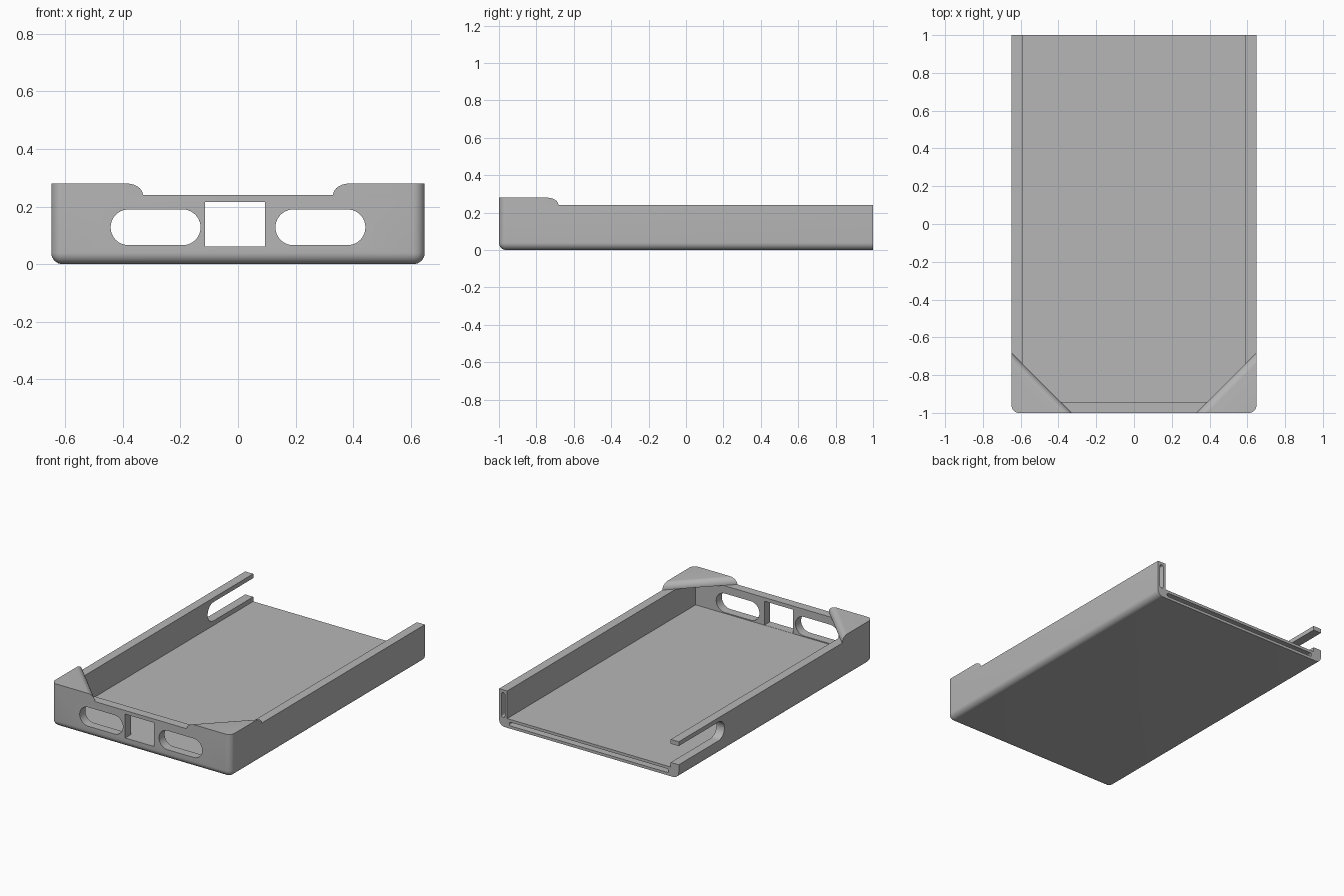
import bpy, bmesh, math
from mathutils import Vector, Matrix

if "Cube" in bpy.data.objects:
    bpy.data.objects.remove(bpy.data.objects["Cube"], do_unlink=True)

W, L = 0.648, 1.0             # half width, half length
WALL, FLOOR = 0.058, 0.06     # wall and floor thickness
RIM, TOP = 0.24, 0.28         # wall height, corner guard height
R = 0.04                      # outer fillet radius

grey = bpy.data.materials.new("mid grey")
grey.use_nodes = True
grey.diffuse_color = (0.47, 0.47, 0.47, 1)
grey.node_tree.nodes["Principled BSDF"].inputs["Base Color"].default_value = (0.47, 0.47, 0.47, 1)


def to_object(name, bm):
    bmesh.ops.recalc_face_normals(bm, faces=bm.faces)
    mesh = bpy.data.meshes.new(name)
    bm.to_mesh(mesh)
    bm.free()
    mesh.materials.append(grey)
    obj = bpy.data.objects.new(name, mesh)
    bpy.context.collection.objects.link(obj)
    return obj


def prism(name, outline, u, v, direction, start, length):
    """Extrude a 2D outline, drawn on axes u and v, along a direction."""
    bm = bmesh.new()
    u, v, d = Vector(u), Vector(v), Vector(direction)
    face = bm.faces.new([bm.verts.new(u * a + v * b + d * start) for a, b in outline])
    new = bmesh.ops.extrude_face_region(bm, geom=[face])["geom"]
    bmesh.ops.translate(bm, vec=d * length,
                        verts=[g for g in new if isinstance(g, bmesh.types.BMVert)])
    return to_object(name, bm)


def rounded_rect(a0, a1, b0, b1, r, steps=10):
    corners = [(a1 - r, b1 - r), (a0 + r, b1 - r), (a0 + r, b0 + r), (a1 - r, b0 + r)]
    pts = []
    for i, (a, b) in enumerate(corners):
        for s in range(steps + 1):
            t = math.pi / 2 * (i + s / steps)
            p = (a + r * math.cos(t), b + r * math.sin(t))
            if not pts or (Vector(p) - Vector(pts[-1])).length > 1e-4:
                pts.append(p)
    return pts


def box(name, x0, x1, y0, y1, z0, z1):
    return prism(name, [(x0, y0), (x1, y0), (x1, y1), (x0, y1)],
                 (1, 0, 0), (0, 1, 0), (0, 0, 1), z0, z1 - z0)


def outer_block(name, height):
    """Solid block with rounded bottom and front corners, square at the back."""
    bm = bmesh.new()
    bmesh.ops.create_cube(bm, size=1, matrix=Matrix.Translation((0, 0, height / 2))
                          @ Matrix.Diagonal((2 * W, 2 * L, height, 1)))

    def rounded(edge):
        a, b = (v.co for v in edge.verts)
        mid = (a + b) / 2
        low = mid.z < 0.01 and mid.y < L - 0.01
        front_upright = abs(a.z - b.z) > 0.1 and mid.y < 0
        return low or front_upright

    bmesh.ops.bevel(bm, geom=[e for e in bm.edges if rounded(e)], offset=R,
                    segments=8, profile=0.5, affect='EDGES')
    return to_object(name, bm)


def boolean(obj, cutter, operation='DIFFERENCE'):
    mod = obj.modifiers.new("cut", 'BOOLEAN')
    mod.operation, mod.solver, mod.object = operation, 'EXACT', cutter
    bpy.context.view_layer.update()
    mesh = bpy.data.meshes.new_from_object(
        obj.evaluated_get(bpy.context.evaluated_depsgraph_get()))
    obj.modifiers.clear()
    obj.data = mesh
    bpy.data.objects.remove(cutter, do_unlink=True)


def smooth(obj):
    bpy.ops.object.select_all(action='DESELECT')
    obj.select_set(True)
    bpy.context.view_layer.objects.active = obj
    bpy.ops.object.shade_smooth_by_angle(angle=math.radians(30))


X, Y, Z = (1, 0, 0), (0, 1, 0), (0, 0, 1)

# Open tray
tray = outer_block("tray", RIM)
boolean(tray, box("cavity", -W + WALL, W - WALL, -L + WALL, L + 0.2, FLOOR, RIM + 0.2))

# Front openings: two long slots and a square port
for side in (-1, 1):
    a, b = sorted((side * 0.13, side * 0.442))
    boolean(tray, prism("front_slot", rounded_rect(a, b, 0.066, 0.19, 0.0619),
                        X, Z, Y, -L - 0.1, 0.2))
boolean(tray, box("front_port", -0.114, 0.093, -L - 0.1, -L + 0.1, FLOOR + 0.001, 0.216))

# Open-ended slot at the back of the right wall
boolean(tray, prism("side_slot", rounded_rect(0.53, L + 0.3, 0.09, 0.212, 0.0609),
                    Y, Z, X, -W - 0.1, 0.2))

# Narrow grooves in the back ends of the floor and the left wall
boolean(tray, prism("floor_groove", rounded_rect(-0.575, 0.575, 0.018, 0.042, 0.0118, 4),
                    X, Z, Y, L - 0.3, 0.4))
boolean(tray, prism("wall_groove", rounded_rect(0.606, 0.632, 0.06, 0.222, 0.0128, 4),
                    X, Z, Y, L - 0.3, 0.4))
smooth(tray)

# Raised triangular guards over the front corners, with a rounded diagonal edge
h = TOP - RIM
arc = [(h * (1 - math.cos(t)), RIM + h * math.sin(t))
       for t in (math.pi / 2 * i / 10 for i in range(11))]
profile = arc + [(0.6, TOP), (0.6, RIM)]
k = math.sqrt(0.5)
edge_offset = (0.33 + L) * k      # distance of the diagonal from the centre
for side, name in ((1, "left_corner_guard"), (-1, "right_corner_guard")):
    guard = outer_block(name, TOP)
    outward = (side * k, -k, 0)
    outline = [(edge_offset + a, b) for a, b in profile]
    boolean(guard, prism("guard_shape", outline, outward, Z, (side * k, k, 0), -1.5, 3),
            'INTERSECT')
    smooth(guard)
